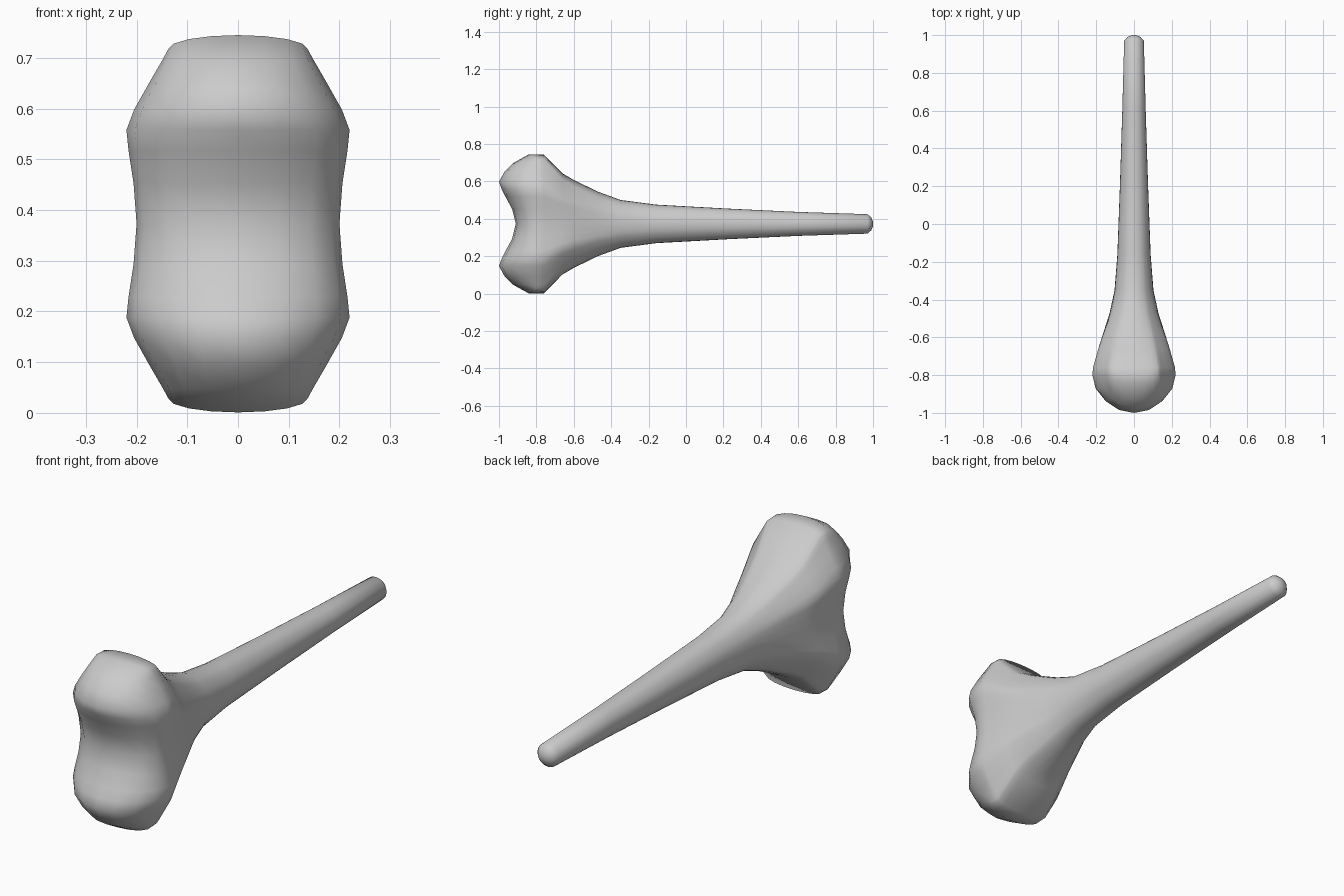
import bpy, bmesh, math

if "Cube" in bpy.data.objects:
    bpy.data.objects.remove(bpy.data.objects["Cube"])

ZC = 0.373   # height of the bone's long axis
Y0 = -0.80   # widest section of the knuckle
COLS = 8

bone_mat = bpy.data.materials.new("light grey")
bone_mat.diffuse_color = (0.6, 0.6, 0.6, 1)
bone_mat.use_nodes = True
bone_mat.node_tree.nodes["Principled BSDF"].inputs["Base Color"].default_value = bone_mat.diffuse_color

# knuckle rows, top half: (height from axis, half width, front y)
half = [(0.345, 0.137, -0.84), (0.325, 0.148, -0.925), (0.28, 0.174, -0.97),
        (0.225, 0.205, -1.0), (0.185, 0.22, -0.985), (0.145, 0.216, -0.965),
        (0.08, 0.206, -0.93)]
rows = half + [(0.0, 0.2, -0.91)] + [(-z, w, y) for z, w, y in reversed(half)]
last = len(rows) - 1

bm = bmesh.new()

# two-lobed front of the knuckle: one arc per row
grid = []
for i, (z, w, front) in enumerate(rows):
    line = []
    for c in range(COLS + 1):
        t = math.pi * (c / COLS - 0.5)
        crown = 0.027 * math.cos(t) * (1 if i == 0 else -1 if i == last else 0)
        line.append(bm.verts.new((w * math.sin(t), Y0 + (front - Y0) * math.cos(t), z + crown)))
    grid.append(line)
for a, b in zip(grid, grid[1:]):
    for c in range(COLS):
        bm.faces.new((a[c], a[c + 1], b[c + 1], b[c]))

# rim of the knuckle, continued as rings along the shaft
rim = (grid[0] + [r[-1] for r in grid[1:-1]] + grid[-1][::-1]
       + [r[0] for r in grid[-2:0:-1]])
shape = [(v.co.x / 0.22, v.co.z / 0.372) for v in rim]

# (y, half width, half height, share of the knuckle's outline)
stations = [(-0.76, 0.217, 0.371, 1.0), (-0.66, 0.195, 0.27, 0.7),
            (-0.60, 0.178, 0.235, 0.5), (-0.47, 0.131, 0.172, 0.2),
            (-0.35, 0.103, 0.128, 0), (-0.16, 0.088, 0.103, 0),
            (0.22, 0.074, 0.082, 0), (0.60, 0.062, 0.064, 0),
            (0.97, 0.052, 0.052, 0), (0.99, 0.035, 0.035, 0), (1.0, 0.012, 0.012, 0)]
prev = rim
for y, w, h, k in stations:
    ring = []
    for sx, sz in shape:
        a = math.atan2(sz, sx)
        ring.append(bm.verts.new((w * (k * sx + (1 - k) * math.cos(a)), y,
                                  h * (k * sz + (1 - k) * math.sin(a)))))
    for j in range(len(ring)):
        n = (j + 1) % len(ring)
        bm.faces.new((prev[j], prev[n], ring[n], ring[j]))
    prev = ring
bm.faces.new(prev)

bmesh.ops.translate(bm, vec=(0, 0, ZC), verts=bm.verts)
bmesh.ops.recalc_face_normals(bm, faces=bm.faces)
for f in bm.faces:
    f.smooth = True
mesh = bpy.data.meshes.new("bone")
bm.to_mesh(mesh)
bm.free()
mesh.materials.append(bone_mat)
bone = bpy.data.objects.new("bone", mesh)
bpy.context.collection.objects.link(bone)
